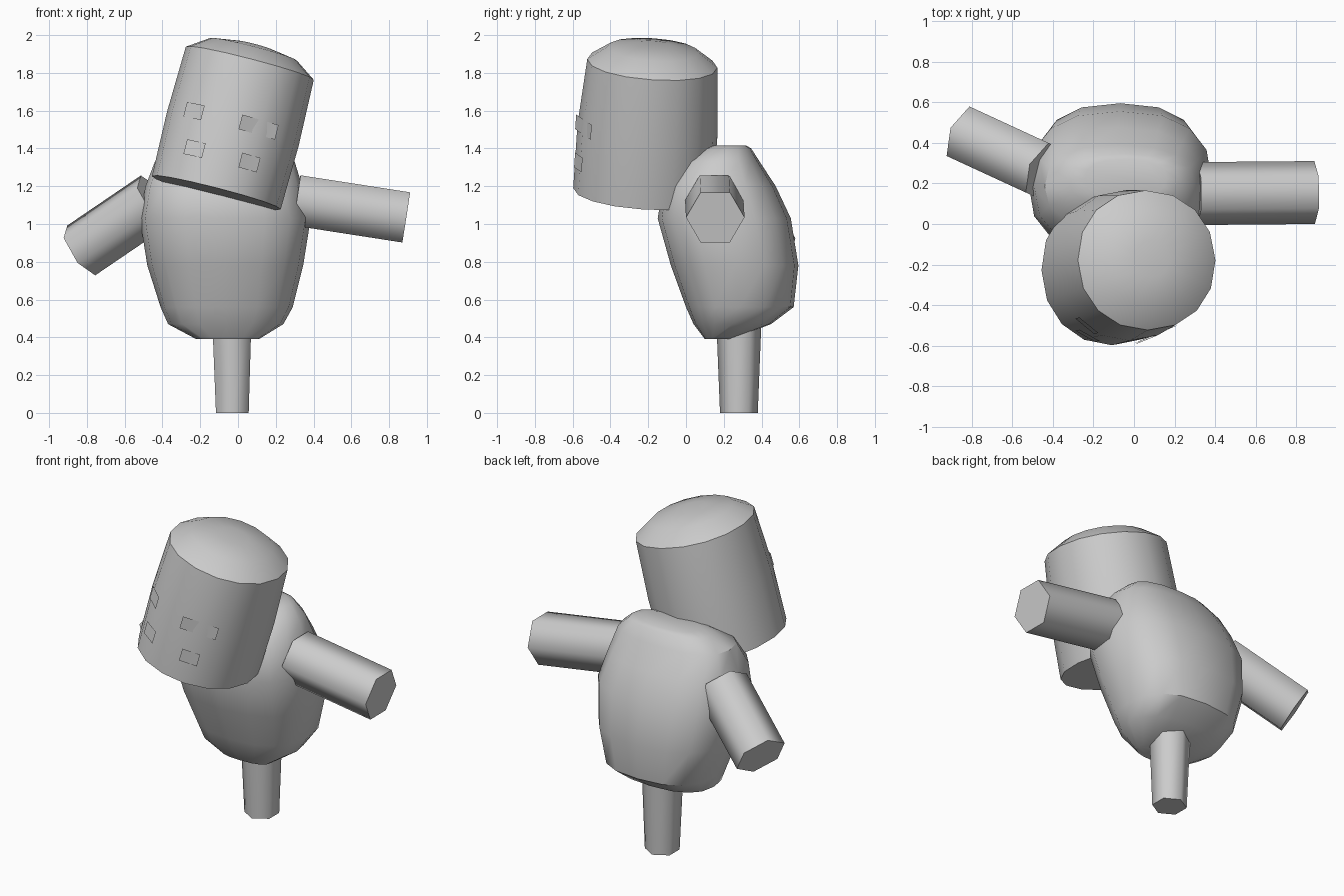
import bpy, bmesh, math
from mathutils import Vector, Matrix, Euler

if "Cube" in bpy.data.objects:
    bpy.data.objects.remove(bpy.data.objects["Cube"])


def make(name, bm, angle=None):
    bmesh.ops.recalc_face_normals(bm, faces=bm.faces[:])
    me = bpy.data.meshes.new(name)
    bm.to_mesh(me)
    bm.free()
    ob = bpy.data.objects.new(name, me)
    bpy.context.collection.objects.link(ob)
    if angle:
        bpy.ops.object.select_all(action='DESELECT')
        ob.select_set(True)
        bpy.context.view_layer.objects.active = ob
        bpy.ops.object.shade_smooth_by_angle(angle=math.radians(angle))
    return ob


def loft(name, rings, matrix=Matrix(), angle=35):
    """Skin a list of point rings and cap both ends."""
    bm = bmesh.new()
    vs = [[bm.verts.new(matrix @ Vector(p)) for p in r] for r in rings]
    n = len(vs[0])
    for a, b in zip(vs, vs[1:]):
        for i in range(n):
            j = (i + 1) % n
            bm.faces.new((a[i], a[j], b[j], b[i]))
    bm.faces.new(vs[0][::-1])
    bm.faces.new(vs[-1])
    return make(name, bm, angle)


def ring(x0, x1, y0, y1, z, n, power=2.0, phase=0.0):
    """Superellipse ring filling the given bounds at height z."""
    pts = []
    for i in range(n):
        t = 2 * math.pi * i / n + phase
        c, s = math.cos(t), math.sin(t)
        c = math.copysign(abs(c) ** (2 / power), c)
        s = math.copysign(abs(s) ** (2 / power), s)
        pts.append(((x0 + x1) / 2 + c * (x1 - x0) / 2,
                    (y0 + y1) / 2 + s * (y1 - y0) / 2, z))
    return pts


def limb(name, a, b, r0, r1, phase=0.0):
    """Six-sided tapered tube from a to b."""
    a, b = Vector(a), Vector(b)
    d = b - a
    m = Matrix.Translation(a) @ d.to_track_quat('Z', 'Y').to_matrix().to_4x4()
    loft(name, [ring(-r, r, -r, r, z, 6, 2, phase)
                for r, z in ((r0, 0), (r1, d.length))], m, 62)


# Body: leaning egg, (x0, x1, y0, y1, z)
body = [
    (-0.22, 0.11, 0.10, 0.24, 0.39),
    (-0.37, 0.24, 0.04, 0.45, 0.47),
    (-0.41, 0.29, 0.00, 0.57, 0.56),
    (-0.48, 0.345, -0.08, 0.595, 0.78),
    (-0.52, 0.385, -0.15, 0.555, 1.03),
    (-0.49, 0.34, -0.12, 0.475, 1.20),
    (-0.44, 0.30, -0.02, 0.39, 1.33),
    (-0.32, 0.22, 0.09, 0.345, 1.40),
    (-0.24, 0.16, 0.13, 0.32, 1.415),
]
loft("body", [ring(*s, 16, 2.5) for s in body])

# Head: tilted drum with a shallow dome
head_m = Matrix.Translation((-0.115, -0.228, 1.165)) @ \
    Euler((math.radians(-4), math.radians(14.5), 0)).to_matrix().to_4x4()
head = [(0.352, 0.37, 0.0), (0.36, 0.372, 0.35), (0.35, 0.345, 0.71),
        (0.24, 0.24, 0.785), (0.09, 0.09, 0.81)]
loft("head", [ring(-a, a, -b, b, z, 16, 2.1) for a, b, z in head], head_m)

# Face patches lying on the front of the head: (x0, x1, z centre)
patches = {"eye_left": (-0.27, -0.175, 0.37), "eye_right": (0.03, 0.23, 0.37),
           "mouth_left": (-0.22, -0.12, 0.175), "mouth_right": (0.08, 0.18, 0.175)}
for name, (x0, x1, z) in patches.items():
    bm = bmesh.new()
    front = [bm.verts.new(head_m @ Vector(
        (x, -0.378 * math.sqrt(1 - (x / 0.366) ** 2) - 0.006, z + dz)))
        for x, dz in ((x0, -0.04), (x1, -0.04), (x1, 0.04), (x0, 0.04))]
    bm.faces.new(front)
    make(name, bm)

# Arms and single leg
limb("right_arm", (0.31, 0.15, 1.125), (0.89, 0.155, 1.035), 0.155, 0.155)
limb("left_arm", (-0.44, 0.26, 1.125), (-0.83, 0.44, 0.86), 0.155, 0.155, math.pi / 6)
limb("leg", (-0.033, 0.28, 0.55), (-0.03, 0.28, 0.0), 0.122, 0.1)
